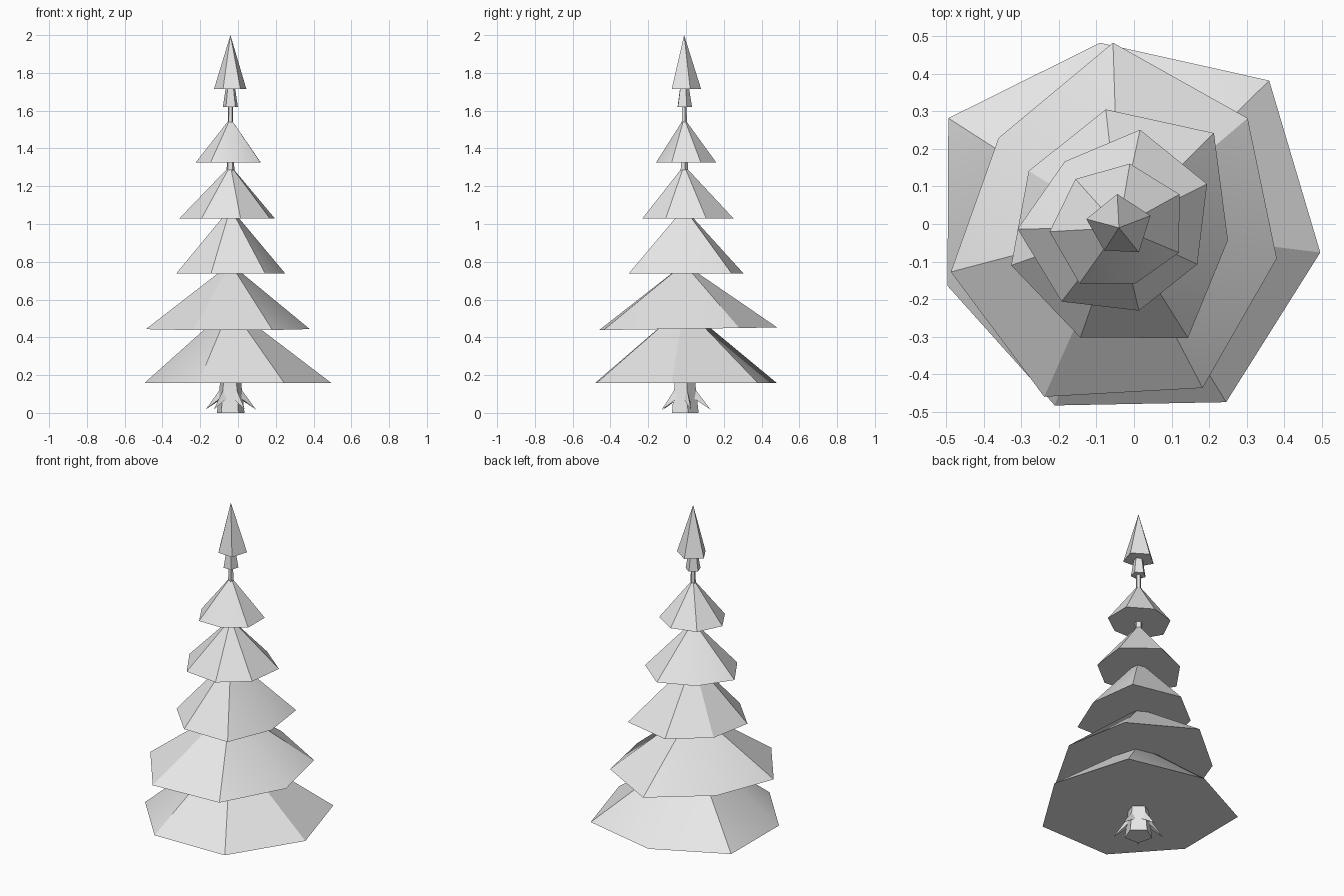
import bpy
import bmesh
from math import cos, sin, radians, tau
from mathutils import Vector

default_cube = bpy.data.objects.get("Cube")
if default_cube:
    bpy.data.objects.remove(default_cube, do_unlink=True)

AXIS = Vector((-0.04, -0.01, 0))

# One pale grey for the whole tree
grey = bpy.data.materials.new("pale_grey")
grey.diffuse_color = (0.8, 0.8, 0.8, 1)
grey.use_nodes = True
grey.node_tree.nodes["Principled BSDF"].inputs["Base Color"].default_value = (0.8, 0.8, 0.8, 1)


def finish(bm, name):
    """Turn a bmesh into a named object with sharp edges kept."""
    bmesh.ops.recalc_face_normals(bm, faces=bm.faces)
    mesh = bpy.data.meshes.new(name)
    bm.to_mesh(mesh)
    bm.free()
    mesh.materials.append(grey)
    obj = bpy.data.objects.new(name, mesh)
    bpy.context.collection.objects.link(obj)
    bpy.ops.object.select_all(action="DESELECT")
    obj.select_set(True)
    bpy.context.view_layer.objects.active = obj
    bpy.ops.object.shade_smooth_by_angle(angle=radians(30))
    return obj


def ring(bm, radii, phase, z, tilt=0):
    """Add a ring of vertices, evenly spaced in angle, around the trunk axis."""
    verts = []
    for i, r in enumerate(radii):
        a = radians(phase) + tau * i / len(radii)
        y = r * sin(a)
        verts.append(bm.verts.new(AXIS + Vector((r * cos(a), y, z + tilt * y))))
    return verts


def bough_cone(name, radii, phase, z, apex, tilt=0):
    """Irregular closed cone of foliage."""
    bm = bmesh.new()
    rim = ring(bm, radii, phase, z, tilt)
    tip = bm.verts.new(AXIS + Vector((0, 0, apex)))
    bm.faces.new(rim)
    for a, b in zip(rim, rim[1:] + rim[:1]):
        bm.faces.new((a, b, tip))
    return finish(bm, name)


# Foliage tiers, rim radii counter-clockwise from the phase angle
bough_cone("foliage_bottom", (.54, .56, .495, .54, .482, .503, .545), -7, .157, .565)
bough_cone("foliage_lower", (.428, .45, .493, .4, .463, .492, .481), -11, .445, .79, .015)
bough_cone("foliage_middle", (.292, .357, .317, .284, .304, .31, .346), -6.5, .738, 1.085)
bough_cone("foliage_upper", (.23, .262, .267, .228, .27, .249, .227), -25, 1.03, 1.31)
bough_cone("foliage_high", (.173, .184, .173, .174, .185, .182, .155), -22.5, 1.325, 1.56)
bough_cone("foliage_collar", [.042] * 5, 20, 1.62, 1.88)
bough_cone("foliage_top", (.09, .09, .09, .072, .084), 21, 1.715, 2)

# Tapering five-sided trunk
SIDES, PHASE = 5, 15
bm = bmesh.new()
rings = [ring(bm, [r] * SIDES, PHASE, z)
         for z, r in ((0, .077), (.15, .06), (1.3, .021), (1.66, .012))]
for low, high in zip(rings, rings[1:]):
    for i in range(SIDES):
        j = (i + 1) % SIDES
        bm.faces.new((low[i], low[j], high[j], high[i]))
bm.faces.new(rings[0])
bm.faces.new(rings[-1])
finish(bm, "trunk")

# Root spikes reaching out and down from each trunk corner
for i in range(SIDES):
    a = radians(PHASE) + tau * i / SIDES
    out, side = Vector((cos(a), sin(a), 0)), Vector((-sin(a), cos(a), 0))
    bm = bmesh.new()
    base = [bm.verts.new(AXIS + out * .055 + side * s + Vector((0, 0, z)))
            for s, z in ((-.018, .075), (.018, .075), (0, .13))]
    tip = bm.verts.new(AXIS + out * .14 + Vector((0, 0, .018)))
    bm.faces.new(base)
    for k in range(3):
        bm.faces.new((base[k], base[(k + 1) % 3], tip))
    finish(bm, f"root_{i + 1}")
